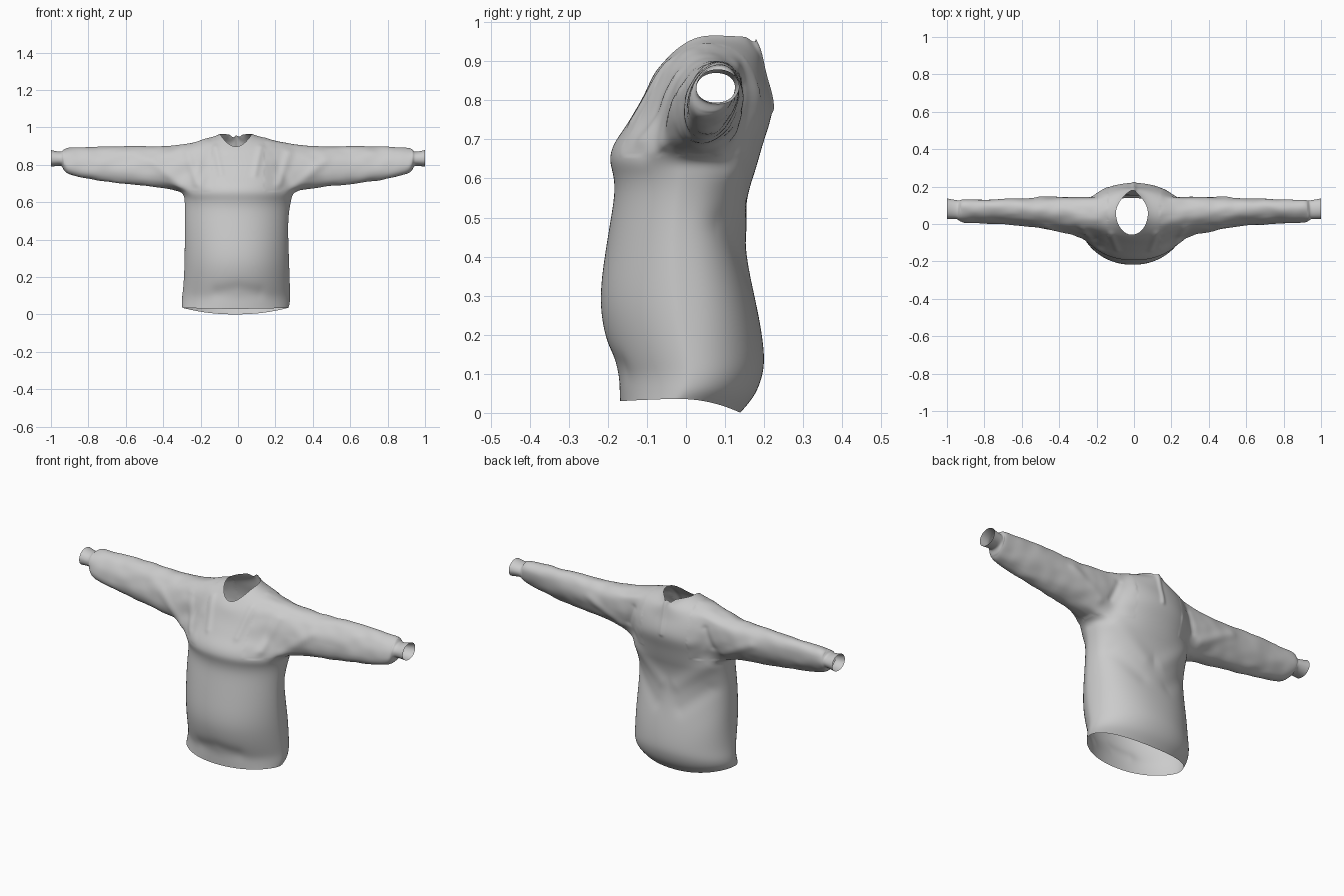
import bpy, bmesh, math
from mathutils import Vector, noise

if "Cube" in bpy.data.objects:
    bpy.data.objects.remove(bpy.data.objects["Cube"])

N = 32            # segments round the torso
HALF = 3          # armhole half width in segments

# torso rings: front z, side z, back z, front y, back y, half width, x shift
RINGS = [
    (.030, .036, .000, -.170, .140, .285, -.014),
    (.060, .060, .045, -.171, .180, .291, -.012),
    (.100, .100, .100, -.173, .199, .290, -.010),
    (.150, .150, .150, -.196, .203, .286, -.007),
    (.270, .270, .250, -.227, .188, .281, -.006),
    (.400, .400, .380, -.210, .157, .278, -.008),
    (.500, .500, .490, -.193, .147, .277, -.008),
    (.570, .570, .570, -.182, .161, .281, -.004),
    (.615, .615, .610, -.188, .175, .287, 0),
    (.650, .645, .650, -.199, .187, .292, 0),    # armhole starts
    (.690, .700, .700, -.187, .201, .285, 0),
    (.730, .760, .750, -.157, .219, .277, 0),
    (.770, .820, .790, -.133, .222, .266, 0),
    (.800, .876, .830, -.115, .212, .252, 0),
    (.830, .922, .860, -.100, .202, .226, 0),    # armhole ends
    (.860, .941, .900, -.087, .194, .168, -.003),
    (.882, .954, .930, -.072, .187, .112, -.008),
    (.897, .966, .960, -.058, .178, .086, -.011),
]
ARM0, ARM1 = 9, 14

# sleeve stations: x, front y, back y, low z, high z
SLEEVE = [
    (.330, -.048, .148, .663, .905),
    (.450, -.030, .140, .680, .896),
    (.600, -.006, .135, .695, .901),
    (.750, .003, .131, .714, .898),
    (.870, .008, .127, .738, .894),
    (.922, .008, .130, .753, .890),
    (.936, .016, .126, .780, .878),
    (.943, .025, .128, .795, .869),
    (.970, .025, .132, .793, .872),
    (1.00, .024, .138, .789, .880),
]

bm = bmesh.new()


def power(v, p):
    return math.copysign(abs(v) ** p, v)


# torso, left open at hem, armholes and neck
grid = []
for i, (zf, zs, zb, yf, yb, w, cx) in enumerate(RINGS):
    row = []
    # the front bows outward to its middle, the back is fuller at its corners
    front = 1.3 if i < 9 else 1.15 if i < 12 else 1
    back = 1 if i < 4 else .8 if i < 9 else .9 if i < 12 else 1
    for k in range(N):
        a = 2 * math.pi * k / N
        c, s = math.cos(a), math.sin(a)
        x = w * power(c, .93 if i < 12 else 1)
        if i >= len(RINGS) - 2 and s > 0:
            x *= 1 - .45 * s * s               # neck tapers to the back
        y = (yf + yb) / 2 + (yb - yf) / 2 * power(s, back if s > 0 else front)
        z = zs + ((zb if s > 0 else zf) - zs) * s * s
        if i == len(RINGS) - 1 and .9 < s < .99:
            z -= .014                          # dips beside the back collar point
        row.append(bm.verts.new((x + cx, y, z)))
    grid.append(row)

for i in range(len(RINGS) - 1):
    for k in range(N):
        near = (k + HALF) % (N // 2) < 2 * HALF
        if ARM0 <= i < ARM1 and near:
            continue
        m = (k + 1) % N
        bm.faces.new((grid[i][k], grid[i][m], grid[i + 1][m], grid[i + 1][k]))


# sleeves and cuffs, grown from the armhole edge
def add_sleeve(side):
    mid = 0 if side > 0 else N // 2
    at = lambda i, k: grid[i][(mid + k * side) % N]
    loop = [at(ARM0, k) for k in range(-HALF, HALF + 1)]
    loop += [at(i, HALF) for i in range(ARM0 + 1, ARM1 + 1)]
    loop += [at(ARM1, k) for k in range(HALF - 1, -HALF - 1, -1)]
    loop += [at(i, -HALF) for i in range(ARM1 - 1, ARM0, -1)]
    cy = sum(v.co.y for v in loop) / len(loop)
    angles = [math.atan2((v.co.z - .785) / .135, (v.co.y - cy) / .11) for v in loop]
    for x, y0, y1, z0, z1 in SLEEVE:
        ring = []
        lean = .02 if x < .93 else 0
        for a in angles:
            y = (y0 + y1) / 2 + (y1 - y0) / 2 * math.cos(a) + lean * math.sin(a)
            z = (z0 + z1) / 2 + (z1 - z0) / 2 * math.sin(a)
            ring.append(bm.verts.new((x * side, y, z)))
        n = len(ring)
        for j in range(n):
            m = (j + 1) % n
            bm.faces.new((loop[j], loop[m], ring[m], ring[j]))
        loop = ring


add_sleeve(1)
add_sleeve(-1)
bmesh.ops.delete(bm, geom=[v for v in bm.verts if not v.link_faces], context='VERTS')
bmesh.ops.recalc_face_normals(bm, faces=bm.faces)

mesh = bpy.data.meshes.new("sweater")
bm.to_mesh(mesh)
bm.free()
sweater = bpy.data.objects.new("sweater", mesh)
bpy.context.collection.objects.link(sweater)
bpy.context.view_layer.objects.active = sweater
sweater.select_set(True)
sub = sweater.modifiers.new("smooth_cloth", 'SUBSURF')
sub.levels = 3
bpy.ops.object.modifier_apply(modifier=sub.name)

# cloth folds: x, z start, x, z end, facing (-1 front, 1 back), depth, width
FOLDS = [
    (.12, .89, .09, .75, -1, .005, .018),
    (.27, .86, .22, .70, -1, .007, .022),
    (.31, .69, .46, .82, -1, .006, .024),
    (.22, .84, .26, .74, 1, -.006, .016),
    (.22, .62, .05, .48, 1, .006, .040),
    (.22, .48, .08, .36, 1, -.005, .040),
    (.32, .72, .50, .82, 1, .006, .024),
    (.00, .95, .00, .78, 1, .006, .012),
    (.00, .14, .11, .12, -1, -.005, .035),
]


def fold_height(co, facing):
    h = 0
    for x0, z0, x1, z1, f, depth, width in FOLDS:
        fade = max(0, min(1, (f * facing - .2) * 2))
        a, d = Vector((x0, z0)), Vector((x1 - x0, z1 - z0))
        q = Vector((abs(co.x), co.z))
        t = max(0, min(1, (q - a).dot(d) / d.length_squared))
        h += fade * depth * math.exp(-((q - a - d * t).length / width) ** 2)
    return h


normals = [v.normal.copy() for v in mesh.vertices]
for v, n in zip(mesh.vertices, normals):
    h = fold_height(v.co, n.y)
    # small crumples along the sleeves and shoulders
    if .14 < abs(v.co.x) < .93 and v.co.z > .66:
        h += .004 * noise.noise(Vector((v.co.x * 14, v.co.y * 20, v.co.z * 14)))
    v.co += n * h

bpy.ops.object.shade_smooth()
cloth = bpy.data.materials.new("grey_cloth")
cloth.diffuse_color = (.6, .6, .6, 1)
cloth.use_nodes = True
cloth.node_tree.nodes["Principled BSDF"].inputs["Base Color"].default_value = cloth.diffuse_color
mesh.materials.append(cloth)
